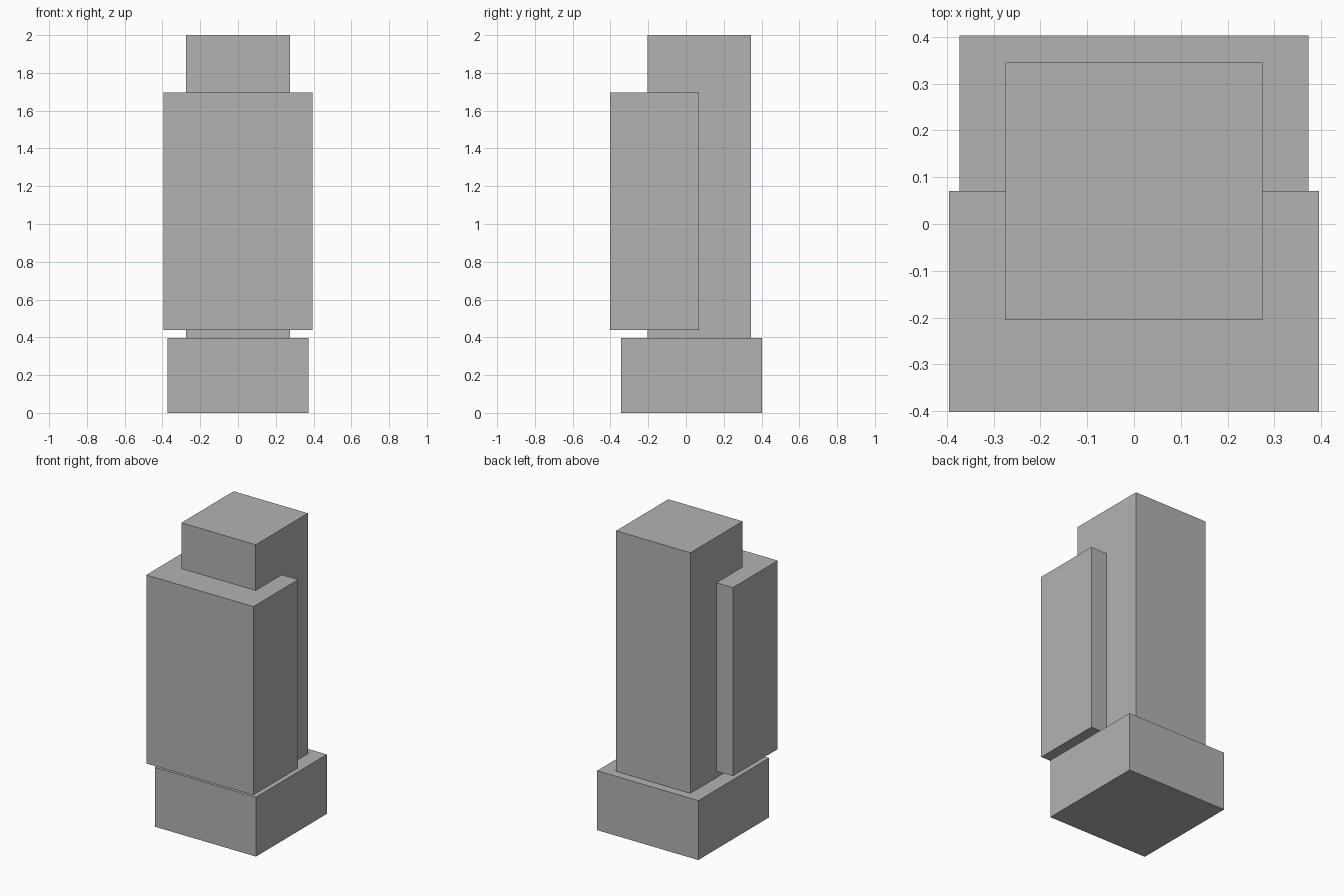
import bpy

if "Cube" in bpy.data.objects:
    bpy.data.objects.remove(bpy.data.objects["Cube"])

# Single grey used everywhere
grey = bpy.data.materials.new("plain_grey")
grey.diffuse_color = (0.45, 0.45, 0.45, 1)
grey.use_nodes = True
grey.node_tree.nodes["Principled BSDF"].inputs["Base Color"].default_value = grey.diffuse_color


def box(name, x, y, z):
    """Box spanning the given (min, max) ranges."""
    spans = (x, y, z)
    bpy.ops.mesh.primitive_cube_add(size=1, location=[(a + b) / 2 for a, b in spans])
    ob = bpy.context.object
    ob.name = name
    ob.scale = [b - a for a, b in spans]
    bpy.ops.object.transform_apply(location=False, rotation=False, scale=True)
    ob.data.materials.append(grey)
    return ob


# Square plinth
box("base", (-0.373, 0.373), (-0.343, 0.403), (0, 0.396))
# Tall square shaft standing on the plinth
box("column", (-0.274, 0.274), (-0.205, 0.345), (0.396, 2.0))
# Wide block wrapped around the front of the shaft
box("front_block", (-0.395, 0.395), (-0.402, 0.07), (0.438, 1.695))
